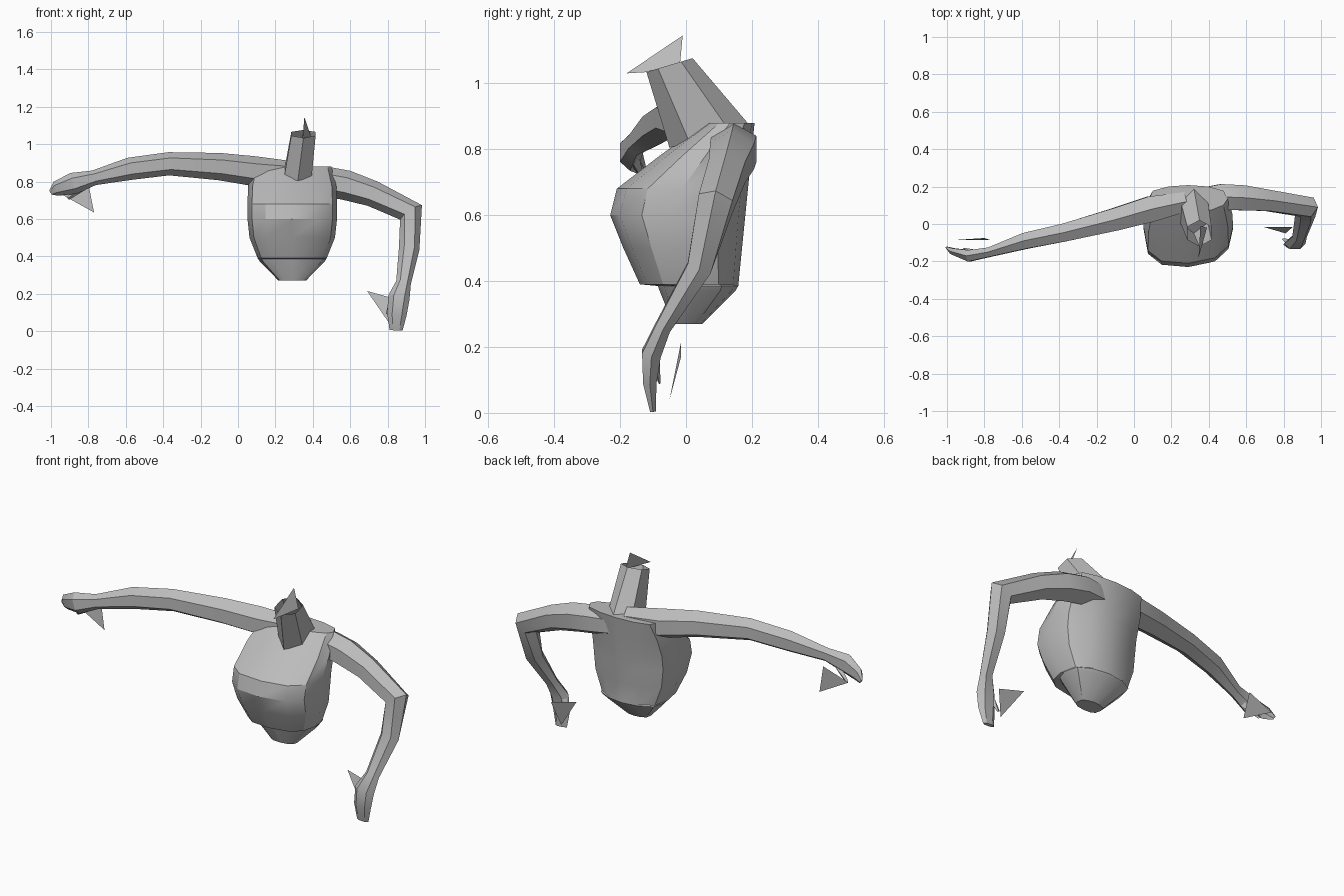
import bpy, bmesh, math
from mathutils import Vector

if "Cube" in bpy.data.objects:
    bpy.data.objects.remove(bpy.data.objects["Cube"])

grey = bpy.data.materials.new("plain grey")
grey.use_nodes = True
grey_value = (.5, .5, .5, 1)
grey.diffuse_color = grey_value
grey.node_tree.nodes["Principled BSDF"].inputs["Base Color"].default_value = grey_value


def finish(bm, name):
    bmesh.ops.recalc_face_normals(bm, faces=bm.faces)
    mesh = bpy.data.meshes.new(name)
    bm.to_mesh(mesh)
    bm.free()
    mesh.materials.append(grey)
    obj = bpy.data.objects.new(name, mesh)
    bpy.context.collection.objects.link(obj)
    bpy.ops.object.select_all(action='DESELECT')
    obj.select_set(True)
    bpy.context.view_layer.objects.active = obj
    bpy.ops.object.shade_smooth_by_angle(angle=math.radians(32))


def circle(sides, start):
    """Cosine and sine pairs around a circle, beginning at an angle."""
    angles = [start + math.tau * k / sides for k in range(sides)]
    return [(math.cos(a), math.sin(a)) for a in angles]


def loft(name, rings, caps=True):
    """Skin a list of point rings that all have the same count."""
    bm = bmesh.new()
    loops = [[bm.verts.new(point) for point in ring] for ring in rings]
    for lower, upper in zip(loops, loops[1:]):
        for i in range(len(lower)):
            bm.faces.new((lower[i - 1], lower[i], upper[i], upper[i - 1]))
    if caps:
        bm.faces.new(loops[0])
        bm.faces.new(loops[-1])
    finish(bm, name)


def limb(name, joints, sides=6):
    """Sweep an oval along joints of (x, y, z, size), flattening to the tip."""
    centres = [Vector(joint[:3]) for joint in joints]
    last = len(joints) - 1
    rings = []
    for i, centre in enumerate(centres):
        along = (centres[min(i + 1, last)] - centres[max(i - 1, 0)]).normalized()
        up = along.cross(Vector((0, 1, 0))).normalized()
        out = up.cross(along)
        tall = joints[i][3]
        deep = tall * (1 - .7 * (i / last) ** 2)
        rings.append([centre + up * tall * s + out * deep * c
                      for c, s in circle(sides, math.pi / 2)])
    loft(name, rings)


def boxy(value):
    return math.copysign(abs(value) ** .75, value)


def torso_ring(z, front):
    """Squarish ring, widest at the chest, tapering to a narrow back panel."""
    half = .24 * (1 - abs((z - .66) / .44) ** 3)
    back = min(z - .22, .12 + z / 10)
    ring = []
    for c, s in circle(12, 0):
        dx = half * boxy(c) * (.85 if s > .6 else 1)
        y = (front + back) / 2 + (back - front) / 2 * boxy(s)
        turn = dx * .06 if s < 0 else 0
        ring.append((.29 + dx, y + turn, z))
    return ring


# Torso: the chest overhangs the waist
chest_profile = [(.27, -.04), (.37, -.08), (.385, -.085), (.39, -.14), (.5, -.19),
                 (.6, -.23), (.68, -.21), (.78, -.08), (.88, .06)]
loft("torso", [torso_ring(z, front) for z, front in chest_profile])


def neck_ring(centre, wide, deep):
    """Six-sided ring that is lower at the front."""
    return [centre + Vector((wide * c, deep * s, deep * s * .3))
            for c, s in circle(6, math.pi / 2)]


# Neck: an open tube leaning forward
loft("neck", [neck_ring(Vector((.32, .07, .84)), .085, .12),
              neck_ring(Vector((.35, -.05, 1.055)), .075, .07)], caps=False)

# Arms, from inside the shoulders to the fingertips
limb("left_arm", [
    (.3, .12, .81, .07),
    (.47, .145, .8, .08),
    (.58, .14, .78, .08),
    (.72, .125, .735, .07),
    (.925, .09, .635, .07),
    (.915, .04, .44, .055),
    (.885, -.07, .26, .04),
    (.86, -.105, .18, .058),
    (.85, -.11, .09, .052),
    (.845, -.1, .005, .035),
])
limb("right_arm", [
    (.28, .12, .85, .06),
    (.09, .08, .855, .08),
    (-.1, .025, .88, .073),
    (-.37, -.045, .895, .062),
    (-.58, -.09, .868, .06),
    (-.77, -.15, .82, .04),
    (-.88, -.17, .79, .058),
    (-.97, -.145, .762, .04),
    (-1, -.125, .74, .015),
])

# Thumbs
limb("left_thumb", [(.83, -.1, .17, .02), (.8, -.08, .09, .01)], sides=4)
limb("right_thumb", [(-.83, -.16, .77, .02), (-.91, -.13, .71, .01)], sides=4)

# Loose flat triangles at the collar and beside each hand
shards = {
    "neck_shard": [(.345, -.18, 1.03), (.355, -.01, 1.145), (.39, -.02, 1.04)],
    "left_hand_shard": [(.69, -.015, .215), (.85, -.015, .17), (.81, -.05, .04)],
    "right_hand_shard": [(-.95, -.085, .735), (-.8, -.075, .79), (-.77, -.085, .635)],
}
for name, corners in shards.items():
    bm = bmesh.new()
    bm.faces.new([bm.verts.new(corner) for corner in corners])
    finish(bm, name)
